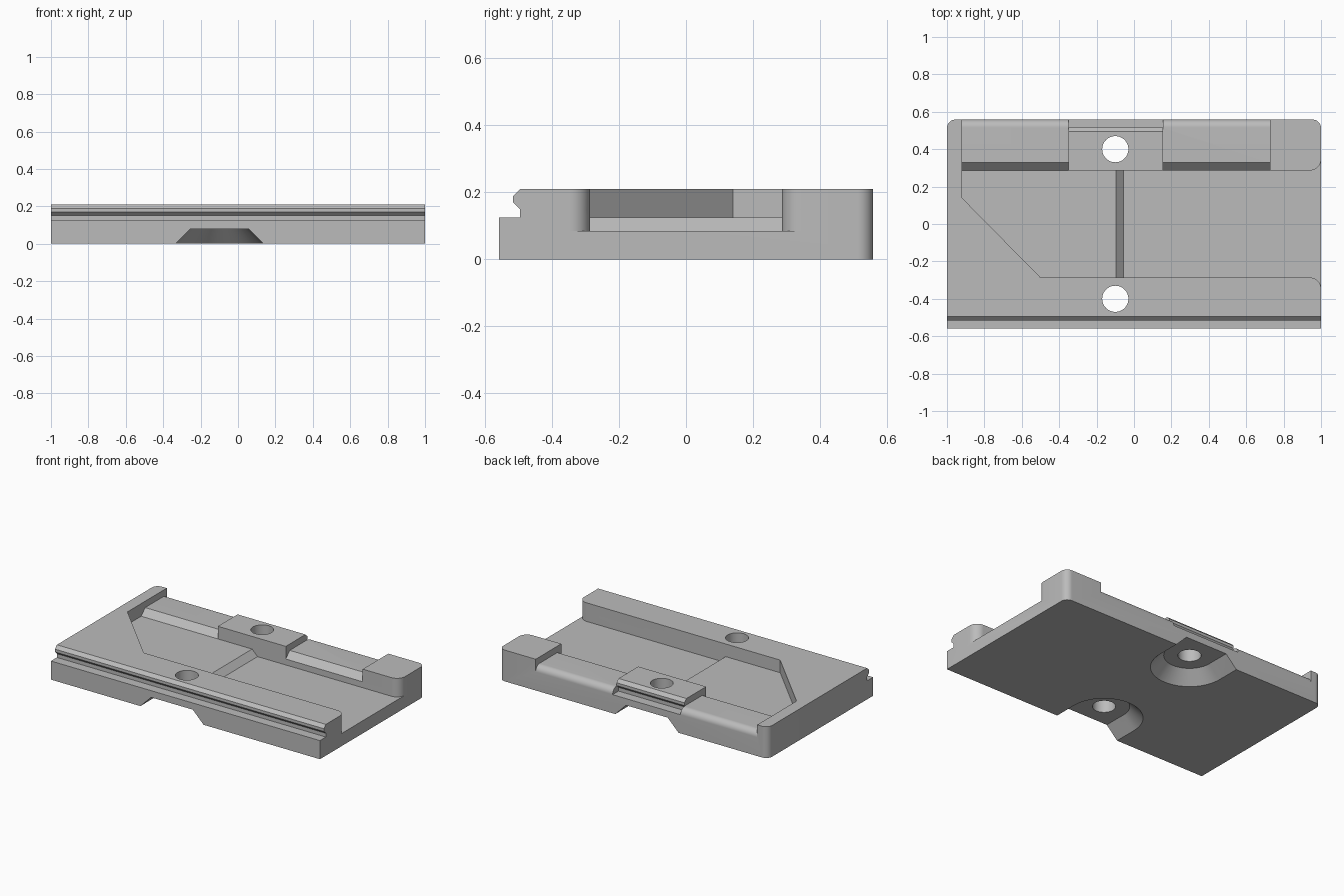
import bpy, bmesh
from math import sin, cos, pi, radians

cube = bpy.data.objects.get("Cube")
if cube:
    bpy.data.objects.remove(cube, do_unlink=True)

TOP, LEDGE, FLOOR = 0.21, 0.125, 0.085      # main heights
HALF_Y, WALL_Y, HOLE_X, HOLE_Y = 0.558, 0.286, -0.1, 0.4


def arc(cx, cy, r, a0, a1, n=12):
    angles = [radians(a0 + (a1 - a0) * i / n) for i in range(n + 1)]
    return [(cx + r * cos(a), cy + r * sin(a)) for a in angles]


def loft(name, lower, upper):
    """Closed solid between two matching loops of 3D points."""
    bm = bmesh.new()
    a = [bm.verts.new(p) for p in lower]
    b = [bm.verts.new(p) for p in upper]
    bm.faces.new(a)
    bm.faces.new(b)
    for i in range(len(a)):
        j = (i + 1) % len(a)
        bm.faces.new((a[i], a[j], b[j], b[i]))
    bmesh.ops.recalc_face_normals(bm, faces=bm.faces)
    mesh = bpy.data.meshes.new(name)
    bm.to_mesh(mesh)
    bm.free()
    ob = bpy.data.objects.new(name, mesh)
    bpy.context.collection.objects.link(ob)
    return ob


def along_x(name, yz, x0, x1):
    return loft(name, [(x0, y, z) for y, z in yz], [(x1, y, z) for y, z in yz])


def along_z(name, xy, z0, z1):
    return loft(name, [(x, y, z0) for x, y in xy], [(x, y, z1) for x, y in xy])


# Blank with rounded back corners
r = 0.045
outline = ([(-1, -HALF_Y), (1, -HALF_Y)] + arc(1 - r, HALF_Y - r, r, 0, 90)
           + arc(-1 + r, HALF_Y - r, r, 90, 180))
plate = along_z("mounting_plate", outline, 0, TOP)
cutters = []

# Grooved clamping edge: full length at the front, centre block only at the back
edge = [(0.7, LEDGE), (0.495, LEDGE), (0.495, 0.15), (0.516, 0.17),
        (0.516, 0.189), (0.495, TOP), (0.48, TOP + 0.015), (0.48, 0.3), (0.7, 0.3)]
cutters.append(along_x("front_edge_cutter", [(-y, z) for y, z in edge], -1.1, 1.1))
cutters.append(along_x("back_edge_cutter", edge, -0.35, 0.155))

# Upper pocket with a diagonal corner, opening at the right with rounded mouths
f = 0.06
mouth = (arc(1 - f, -WALL_Y - f, f, 90, 0) + [(1.1, -WALL_Y - f), (1.1, WALL_Y + f)]
         + arc(1 - f, WALL_Y + f, f, 0, -90))
diagonal = [(-0.92, WALL_Y), (-0.92, 0.14), (-0.5, -WALL_Y)]
cutters.append(along_z("upper_pocket_cutter", diagonal + mouth, LEDGE, 0.3))

# Lower pocket with a sloped step
rise = 0.07
low = [(-0.055, WALL_Y), (-0.055, -WALL_Y)] + mouth
high = [(-0.055 - rise, WALL_Y), (-0.055 - rise, -WALL_Y)] + mouth
cutters.append(loft("lower_pocket_cutter", [(x, y, FLOOR) for x, y in low],
                    [(x, y, FLOOR + rise) for x, y in high]))

# Lowered stretches of the back rail: sloped inside, rounded outside
c = 0.042
notch = ([(0.25, 0.3), (0.25, LEDGE + 0.036), (WALL_Y, LEDGE), (WALL_Y + c, LEDGE + c)]
         + arc(HALF_Y - c, LEDGE, c, 90, 0) + [(0.7, LEDGE), (0.7, 0.3)])
for side, x0, x1 in (("right", -0.92, -0.35), ("left", 0.155, 0.727)):
    cutters.append(along_x(side + "_rail_cutter", notch, x0, x1))

# Screw holes and tapered slots underneath, front and back
for side, s in (("front", -1), ("back", 1)):
    hole = arc(HOLE_X, s * HOLE_Y, 0.07, 0, 352.5, 47)
    cutters.append(along_z(side + "_hole_cutter", hole, -0.1, 0.4))

    def slot(rad, z):
        pts = arc(0, 0, rad, 180, 360, 32) + [(rad, 0.3), (-rad, 0.3)]
        return [(HOLE_X + x, s * (HOLE_Y + y), z) for x, y in pts]
    cutters.append(loft(side + "_slot_cutter", slot(0.255, -0.02), slot(0.155, 0.08)))

# Carve the blank and drop the cutters
for cutter in cutters:
    cutter.hide_render = True
    mod = plate.modifiers.new(cutter.name, "BOOLEAN")
    mod.operation, mod.solver, mod.object = "DIFFERENCE", "EXACT", cutter
bpy.context.view_layer.update()
graph = bpy.context.evaluated_depsgraph_get()
carved = bpy.data.meshes.new_from_object(plate.evaluated_get(graph))
plate.modifiers.clear()
plate.data = carved
for cutter in cutters:
    bpy.data.objects.remove(cutter, do_unlink=True)

# Single grey metal colour
grey = bpy.data.materials.new("metal_grey")
grey.use_nodes = True
colour = (0.5, 0.5, 0.5, 1)
grey.diffuse_color = colour
grey.node_tree.nodes["Principled BSDF"].inputs["Base Color"].default_value = colour
plate.data.materials.clear()
plate.data.materials.append(grey)

for ob in bpy.context.selected_objects:
    ob.select_set(False)
plate.select_set(True)
bpy.context.view_layer.objects.active = plate
bpy.ops.object.shade_smooth_by_angle(angle=radians(30))
